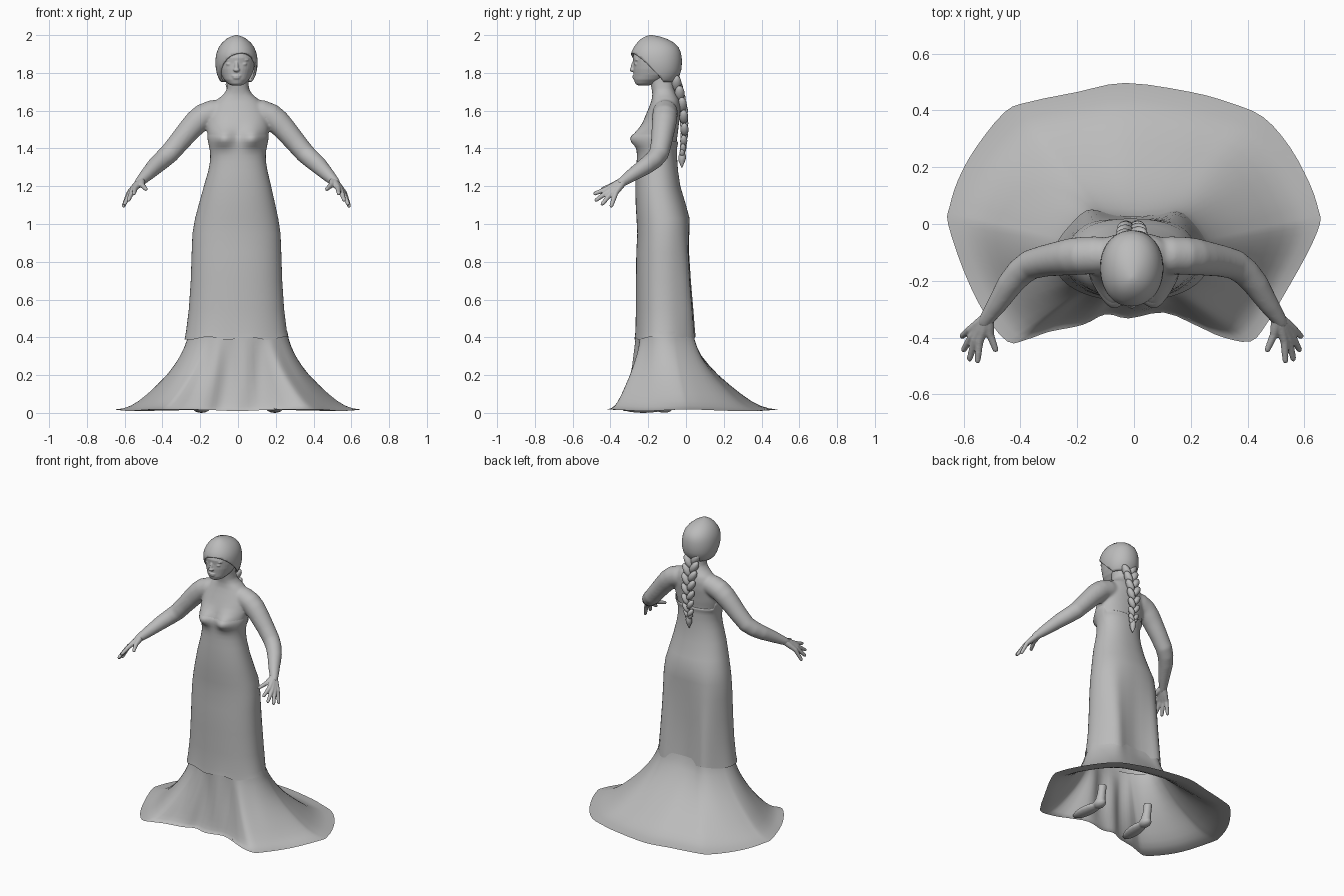
import bpy, bmesh, math
from mathutils import Vector, Matrix

if "Cube" in bpy.data.objects:
    bpy.data.objects.remove(bpy.data.objects["Cube"])

grey = bpy.data.materials.new("plain_grey")
grey.diffuse_color = (0.5, 0.5, 0.5, 1)
grey.use_nodes = True
grey.node_tree.nodes["Principled BSDF"].inputs["Base Color"].default_value = grey.diffuse_color
MIRROR = (1, -1)
CX = -.008


def finish(bm, name, angle=50, voxel=0, soften=0):
    bmesh.ops.recalc_face_normals(bm, faces=bm.faces)
    me = bpy.data.meshes.new(name)
    bm.to_mesh(me)
    bm.free()
    ob = bpy.data.objects.new(name, me)
    bpy.context.collection.objects.link(ob)
    me.materials.append(grey)
    if voxel:      # fuse overlapping pieces into one soft skin
        mod = ob.modifiers.new("fuse", 'REMESH')
        mod.mode, mod.voxel_size, mod.use_smooth_shade = 'VOXEL', voxel, True
        mod = ob.modifiers.new("soften", 'SMOOTH')
        mod.factor, mod.iterations = .5, soften
        return ob
    bpy.ops.object.select_all(action='DESELECT')
    ob.select_set(True)
    bpy.context.view_layer.objects.active = ob
    bpy.ops.object.shade_smooth_by_angle(angle=math.radians(angle))
    return ob


def skin(bm, rings, caps=True):
    """Bridge equal-length closed rings of points."""
    vs = [[bm.verts.new(p) for p in r] for r in rings]
    n = len(vs[0])
    for a, b in zip(vs, vs[1:]):
        for i in range(n):
            bm.faces.new((a[i], a[(i + 1) % n], b[(i + 1) % n], b[i]))
    if caps:
        bm.faces.new(vs[0][::-1])
        bm.faces.new(vs[-1])


def section(z, hw, yf, yb, seg=40, p=2.2, cx=0.0):
    """Rounded cross-section given half width and front/back limits."""
    pts = []
    for i in range(seg):
        a = 2 * math.pi * i / seg
        c, s = math.cos(a), math.sin(a)
        pts.append(Vector((cx + hw * math.copysign(abs(c) ** (2 / p), c),
                           (yf + yb) / 2 + (yb - yf) / 2 * math.copysign(abs(s) ** (2 / p), s), z)))
    return pts


def bust(ring):
    """Push the front of a torso ring forward into two soft swells."""
    for p in ring:
        if p.y < -.15:
            h = .055 if p.z > 1.45 else .042
            p.y -= .05 * math.exp(-((abs(p.x) - .078) / .055) ** 2 - ((p.z - 1.452) / h) ** 2)
    return ring


def tube(bm, path, seg=14):
    """Capped tube through (x, y, z, radius) points."""
    pts = [Vector(p[:3]) for p in path]
    rings = []
    for i, p in enumerate(pts):
        d = (pts[min(i + 1, len(pts) - 1)] - pts[max(i - 1, 0)]).normalized()
        u = d.cross(Vector((0.2, 1, 0.1))).normalized()
        v = d.cross(u)
        rings.append([p + path[i][3] * (u * math.cos(t) + v * math.sin(t))
                      for t in (2 * math.pi * k / seg for k in range(seg))])
    skin(bm, rings)


def ball(bm, c, r, rot=None, seg=16):
    m = Matrix.Translation(c) @ (rot or Matrix()) @ Matrix.Diagonal((*r, 1))
    bmesh.ops.create_uvsphere(bm, u_segments=seg, v_segments=seg // 2 + 2, radius=1, matrix=m)


# Body: torso, neck and arms
bm = bmesh.new()
skin(bm, [bust(section(*r, 56)) for r in [
    (1.30, .135, -.25, -.055), (1.36, .138, -.252, -.055), (1.40, .145, -.254, -.052),
    (1.43, .152, -.254, -.05), (1.455, .158, -.252, -.047), (1.48, .162, -.246, -.043),
    (1.51, .165, -.238, -.04), (1.54, .163, -.228, -.036), (1.57, .16, -.216, -.032),
    (1.62, .14, -.195, -.03), (1.655, .115, -.182, -.036), (1.685, .078, -.178, -.052),
    (1.71, .06, -.181, -.062), (1.75, .055, -.189, -.066), (1.80, .055, -.2, -.075)]])
for s in MIRROR:
    tube(bm, [(s * x - .004, y, z, r) for x, y, z, r in [
        (.07, -.11, 1.60, .06), (.13, -.11, 1.59, .067), (.18, -.112, 1.57, .067),
        (.215, -.115, 1.54, .066), (.25, -.12, 1.503, .062), (.31, -.13, 1.432, .056),
        (.36, -.143, 1.373, .053), (.397, -.17, 1.34, .05), (.433, -.212, 1.308, .046),
        (.48, -.285, 1.26, .036), (.515, -.335, 1.225, .027), (.528, -.358, 1.21, .022)]], 24)
finish(bm, "body", voxel=.007, soften=14)

# Hands: fingers fanned out from the wrist
for s, side in zip(MIRROR, ("right", "left")):
    bm = bmesh.new()
    wrist = Vector((s * .510 - .004, -.328, 1.23))
    for kx, ky, kz, tx, ty, tz in [
            (.570, -.372, 1.165, .600, -.398, 1.088), (.564, -.395, 1.165, .594, -.448, 1.10),
            (.553, -.408, 1.175, .572, -.482, 1.122), (.537, -.414, 1.188, .543, -.490, 1.158),
            (.500, -.390, 1.205, .476, -.450, 1.182)]:
        k, t = Vector((s * kx - .007, ky, kz)), Vector((s * tx - .009, ty, tz))
        tube(bm, [(*wrist, .022), (*wrist.lerp(k, .55), .0185), (*k, .0145),
                  (*k.lerp(t, .5), .0125), (*k.lerp(t, .9), .0105), (*t, .006)], 10)
    finish(bm, "hand_" + side, voxel=.004, soften=5)


def back_lobes(p, k):
    """Two rounded corners with a dip between them across the back."""
    if p.y > -.115:
        w = min(1, (p.y + .115) / .08)
        p.y += k * w * (.036 * math.exp(-((abs(p.x) - .165) / .06) ** 2)
                        - .012 * math.exp(-(p.x / .06) ** 2))


# Gown: fitted tube from bodice to knee hem, with a crease down the back
rings = []
for z, hw, yf, yb in [
        (.395, .275, -.272, .035), (.43, .267, -.268, .033), (.55, .252, -.265, .026),
        (.7, .242, -.265, .022), (.85, .237, -.263, .02), (.95, .233, -.258, .02),
        (1.03, .22, -.262, .02), (1.1, .203, -.266, .0), (1.2, .178, -.268, -.03),
        (1.28, .157, -.264, -.042), (1.33, .148, -.261, -.046), (1.36, .147, -.26, -.047),
        (1.39, .149, -.26, -.047), (1.41, .153, -.26, -.047), (1.43, .157, -.259, -.045),
        (1.45, .161, -.256, -.043), (1.465, .162, -.252, -.042), (1.475, .161, -.246, -.046)]:
    ring = bust(section(z, hw, yf, yb, 64, 2.2, CX * max(0, min(1, (1.3 - z) / .3))))
    for p in ring:
        back_lobes(p, max(0, min(1, (1.08 - z) / .5)))
        if z > 1.4 and p.y > -.1:      # low back
            p.z -= .5 * (z - 1.4)
        if z < .4:
            p.z += .008 * math.sin(p.x * 30)
    rings.append(ring)
bm = bmesh.new()
skin(bm, rings, caps=False)
finish(bm, "gown")

# Flounce: flared train spreading from the knee hem to the floor
loop = [Vector(p) for p in [
    (-.03, .497), (.2, .465), (.335, .428), (.455, .377), (.55, .27), (.62, .14), (.65, .05),
    (.655, .0), (.61, -.105), (.52, -.265), (.465, -.355), (.41, -.414), (.31, -.398),
    (.23, -.363), (.105, -.312), (-.02, -.333), (-.1, -.318), (-.18, -.355), (-.3, -.38),
    (-.38, -.408), (-.447, -.414), (-.53, -.31), (-.60, -.165), (-.655, -.0), (-.65, .06),
    (-.62, .155), (-.56, .265), (-.455, .395), (-.37, .43), (-.2, .465)]]
rim = []
for i in range(len(loop)):
    a, b, c, d = (loop[(i + k) % len(loop)] for k in (-1, 0, 1, 2))
    for t in (0, 1 / 3, 2 / 3):
        rim.append(.5 * (2 * b + (c - a) * t + (2 * a - 5 * b + 4 * c - d) * t * t
                         + (3 * b - a - 3 * c + d) * t ** 3))
rings = []
for z, t in [(.43, 0), (.39, .02), (.35, .06), (.3, .125), (.25, .21), (.2, .31), (.15, .43),
             (.1, .56), (.06, .68), (.035, .78), (.02, .88), (.014, 1)]:
    ring = []
    for p in rim:
        ang = math.atan2((p.y + .115) / .158, p.x / .27)
        front = max(0, -math.sin(ang)) ** 2
        top = Vector((.262 * math.cos(ang), -.115 + .15 * math.sin(ang)))
        back_lobes(top, .9)
        q = top.lerp(p, t)
        fold = front * .013 * math.sin(math.pi * min(1, (.43 - z) / .42)) * math.cos(11 * ang)
        ring.append((q.x, q.y + fold, z + .004 * t * math.sin(5 * ang)))
    rings.append(ring)
bm = bmesh.new()
skin(bm, rings, caps=False)
finish(bm, "flounce", 80)

# Shoes with ankle stubs hidden beneath the train
for s, side in zip(MIRROR, ("right", "left")):
    bm = bmesh.new()
    x = s * .186
    tube(bm, [(x, -.085, .15, .027), (x, -.095, .09, .027), (x, -.11, .03, .034)])
    ball(bm, (x, -.115, .03), (.036, .048, .03))
    ball(bm, (x + s * .008, -.225, .026), (.045, .12, .026), Matrix.Rotation(s * .1, 4, 'Z'))
    finish(bm, "shoe_" + side, voxel=.006, soften=2)

# Head: face with nose, lips, brows and eyes softly blended in
bm = bmesh.new()
skin(bm, [section(*r, 36, 2.1, CX) for r in [
    (1.733, .024, -.254, -.2), (1.742, .044, -.268, -.16), (1.765, .067, -.276, -.11),
    (1.79, .081, -.277, -.07), (1.82, .092, -.279, -.052), (1.85, .098, -.278, -.045),
    (1.88, .097, -.282, -.045), (1.92, .086, -.268, -.055), (1.96, .055, -.235, -.09)]])
ball(bm, (CX, -.278, 1.835), (.011, .014, .032), Matrix.Rotation(-.2, 4, 'X'))
ball(bm, (CX, -.283, 1.816), (.018, .016, .011))
for z, w in ((1.784, .027), (1.773, .022)):
    ball(bm, (CX, -.271, z), (w, .013, .0065))
for s in MIRROR:
    ball(bm, (CX + s * .038, -.261, 1.847), (.018, .013, .009))
    ball(bm, (CX + s * .038, -.257, 1.869), (.028, .015, .007))
finish(bm, "head", voxel=.004, soften=4)

# Hair: cap trimmed along a swept hairline
bm = bmesh.new()
skin(bm, [section(*r, 44, 2.1, CX) for r in [
    (1.735, .066, -.2, -.075), (1.75, .08, -.22, -.063), (1.765, .092, -.245, -.05),
    (1.79, .102, -.262, -.033), (1.82, .109, -.278, -.024), (1.85, .112, -.287, -.022),
    (1.87, .111, -.291, -.022), (1.89, .109, -.292, -.024), (1.91, .104, -.289, -.028),
    (1.935, .094, -.277, -.039), (1.96, .076, -.258, -.064), (1.98, .053, -.238, -.1),
    (1.993, .028, -.215, -.14), (2.0, .006, -.195, -.18)]])
for co, no in (((0, -.28, 1.893), (-.3, 1, 1)), ((0, 0, 1.752), (0, 0, 1))):
    bmesh.ops.bisect_plane(bm, geom=bm.verts[:] + bm.edges[:] + bm.faces[:],
                           plane_co=co, plane_no=no, clear_inner=True)
hair = finish(bm, "hair_cap")
mod = hair.modifiers.new("thickness", 'SOLIDIFY')
mod.thickness, mod.offset = .012, -1

# Braid: alternating tilted strands down the back, ending in a tied tuft
path = [(-.06, 1.77), (-.034, 1.69), (-.014, 1.6), (-.008, 1.5), (-.014, 1.41), (-.02, 1.375)]
bm = bmesh.new()
N = 16
for i in range(N):
    u = i / (N - 1) * (len(path) - 1)
    k = min(int(u), len(path) - 2)
    y, z = Vector(path[k]).lerp(Vector(path[k + 1]), u - k)
    s = 1 if i % 2 else -1
    w = 1 - .5 * (i / (N - 1)) ** 1.5
    ball(bm, (CX + s * .025 * w, y, z), (.025 * w, .028 * w, .05 * w),
         Matrix.Rotation(s * .55, 4, 'Y'), 12)
tube(bm, [(CX, -.018, 1.38, .013), (CX, -.02, 1.355, .021), (CX, -.022, 1.335, .018),
          (CX, -.022, 1.30, .003)], 10)
finish(bm, "braid")
